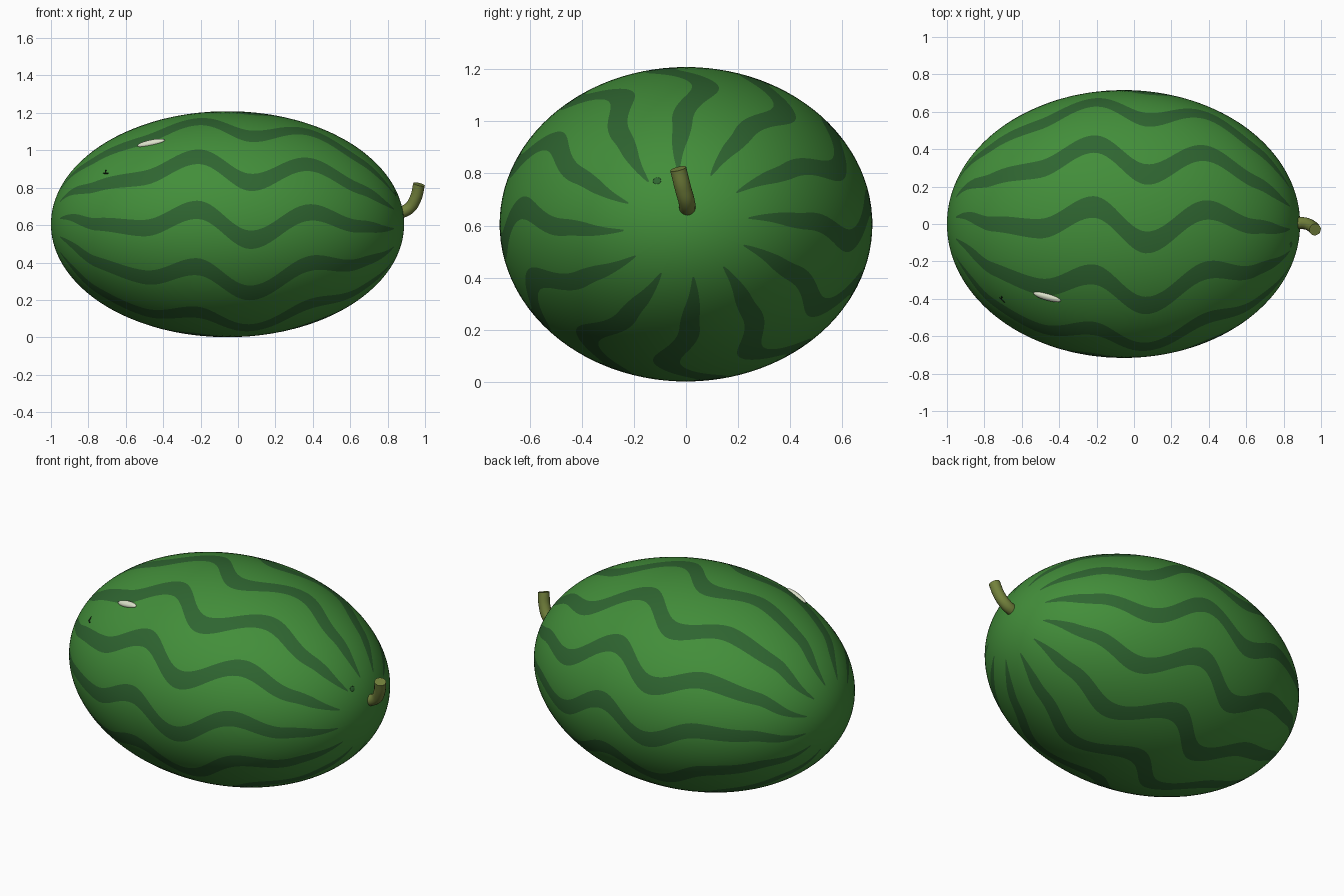
import bpy, bmesh, math
from mathutils import Vector, Matrix

if "Cube" in bpy.data.objects:
    bpy.data.objects.remove(bpy.data.objects["Cube"])

CENTER = Vector((-0.056, 0, 0.605))
RADII = Vector((0.944, 0.716, 0.604))
STRIPES, RINGS = 12, 128
SECTOR = math.tau / STRIPES
# sideways drift of every stripe along the length: (x, angle)
WAVE = [(-0.95, 0.16), (-0.76, 0.0), (-0.51, -0.04), (-0.22, 0.13),
        (0.07, -0.14), (0.4, 0.12), (0.66, -0.03), (0.86, -0.12)]
TIP_LEFT, TIP_RIGHT = -0.955, 0.835


def material(name, color):
    m = bpy.data.materials.new(name)
    m.use_nodes = True
    m.diffuse_color = (*color, 1)
    bsdf = m.node_tree.nodes["Principled BSDF"]
    bsdf.inputs["Base Color"].default_value = (*color, 1)
    bsdf.inputs["Roughness"].default_value = 0.6
    return m


rind_green = material("rind green", (0.055, 0.27, 0.042))
stripe_green = material("stripe dark green", (0.028, 0.13, 0.03))
stem_olive = material("stem olive", (0.17, 0.22, 0.045))
scar_cream = material("scar cream", (0.72, 0.76, 0.6))
crack_black = material("crack black", (0.006, 0.02, 0.006))


def drift(x):
    if x <= WAVE[0][0]:
        return WAVE[0][1]
    for (x0, a0), (x1, a1) in zip(WAVE, WAVE[1:]):
        if x <= x1:
            t = (1 - math.cos(math.pi * (x - x0) / (x1 - x0))) / 2
            return a0 + (a1 - a0) * t
    return WAVE[-1][1]


def half_width(x):
    d = min(x - TIP_LEFT, TIP_RIGHT - x)
    return 0.083 * math.sqrt(max(0.005, min(1, d / 0.1)))


def new_object(name, bm, mats):
    mesh = bpy.data.meshes.new(name)
    bmesh.ops.recalc_face_normals(bm, faces=bm.faces)
    for f in bm.faces:
        f.smooth = True
    bm.to_mesh(mesh)
    bm.free()
    for m in mats:
        mesh.materials.append(m)
    ob = bpy.data.objects.new(name, mesh)
    bpy.context.collection.objects.link(ob)
    return ob


# Rind: an ellipsoid whose columns follow the wavy stripe borders
def build_rind():
    bm = bmesh.new()
    ring_verts, ring_x = [], []
    gap_cols = 6
    for i in range(1, RINGS):
        phi = math.pi * i / RINGS
        x = CENTER.x - RADII.x * math.cos(phi)
        w = half_width(x)
        columns = [-w, 0] + [w + (SECTOR - 2 * w) * k / gap_cols for k in range(gap_cols)]
        ring = []
        for s in range(STRIPES):
            for c in columns:
                a = s * SECTOR + c - drift(x)
                ring.append(bm.verts.new((
                    x,
                    RADII.y * math.sin(phi) * math.cos(a),
                    CENTER.z + RADII.z * math.sin(phi) * math.sin(a))))
        ring_verts.append(ring)
        ring_x.append(x)
    n, per = len(ring_verts[0]), gap_cols + 2
    for i in range(len(ring_verts) - 1):
        a, b = ring_verts[i], ring_verts[i + 1]
        mid = (ring_x[i] + ring_x[i + 1]) / 2
        for j in range(n):
            k = (j + 1) % n
            f = bm.faces.new((a[j], a[k], b[k], b[j]))
            f.material_index = int(j % per < 2 and TIP_LEFT < mid < TIP_RIGHT)
    for ring, side in ((ring_verts[0], -1), (ring_verts[-1], 1)):
        pole = bm.verts.new((CENTER.x + side * RADII.x, 0, CENTER.z))
        for j in range(n):
            bm.faces.new((ring[j], ring[(j + 1) % n], pole))
    return new_object("rind", bm, [rind_green, stripe_green])


build_rind()


# Small flattened marks lying on the rind
def mark(name, spot, along, size, mat):
    p = Vector(spot) - CENTER
    p /= math.sqrt(sum((p[i] / RADII[i]) ** 2 for i in range(3)))
    normal = Vector([p[i] / RADII[i] ** 2 for i in range(3)]).normalized()
    u = Vector(along)
    u = (u - normal * u.dot(normal)).normalized()
    frame = Matrix((u, normal.cross(u), normal)).transposed().to_4x4()
    bm = bmesh.new()
    bmesh.ops.create_uvsphere(
        bm, u_segments=24, v_segments=12, radius=1,
        matrix=Matrix.Translation(p + CENTER) @ frame @ Matrix.Diagonal((*size, 1)))
    return new_object(name, bm, [mat])


mark("scar", (-0.475, -0.4, 1.05), (0.14, -0.04, 0.03), (0.078, 0.02, 0.016), scar_cream)
mark("crack_long", (-0.71, -0.41, 0.88), (0.03, -0.03, 0.0), (0.022, 0.005, 0.003), crack_black)
mark("crack_short", (-0.715, -0.4, 0.89), (0.0, 0.02, 0.03), (0.014, 0.004, 0.003), crack_black)
mark("stripe_speck", (0.83, -0.11, 0.77), (0, 1, 0), (0.016, 0.014, 0.003), stripe_green)


# Stem: a short bent tube with flat ends
def build_stem():
    curve = bpy.data.curves.new("stem", "CURVE")
    curve.dimensions = "3D"
    curve.bevel_depth = 0.032
    curve.bevel_resolution = 6
    curve.use_fill_caps = True
    spline = curve.splines.new("BEZIER")
    path = [(0.85, 0.005, 0.66), (0.915, 0.003, 0.69),
            (0.95, -0.012, 0.745), (0.968, -0.03, 0.818)]
    spline.bezier_points.add(len(path) - 1)
    for bp, co in zip(spline.bezier_points, path):
        bp.co = co
        bp.handle_left_type = bp.handle_right_type = "AUTO"
    curve.materials.append(stem_olive)
    ob = bpy.data.objects.new("stem", curve)
    bpy.context.collection.objects.link(ob)
    bpy.ops.object.select_all(action="DESELECT")
    ob.select_set(True)
    bpy.context.view_layer.objects.active = ob
    bpy.ops.object.convert(target="MESH")
    bpy.ops.object.shade_smooth_by_angle(angle=math.radians(40))


build_stem()
